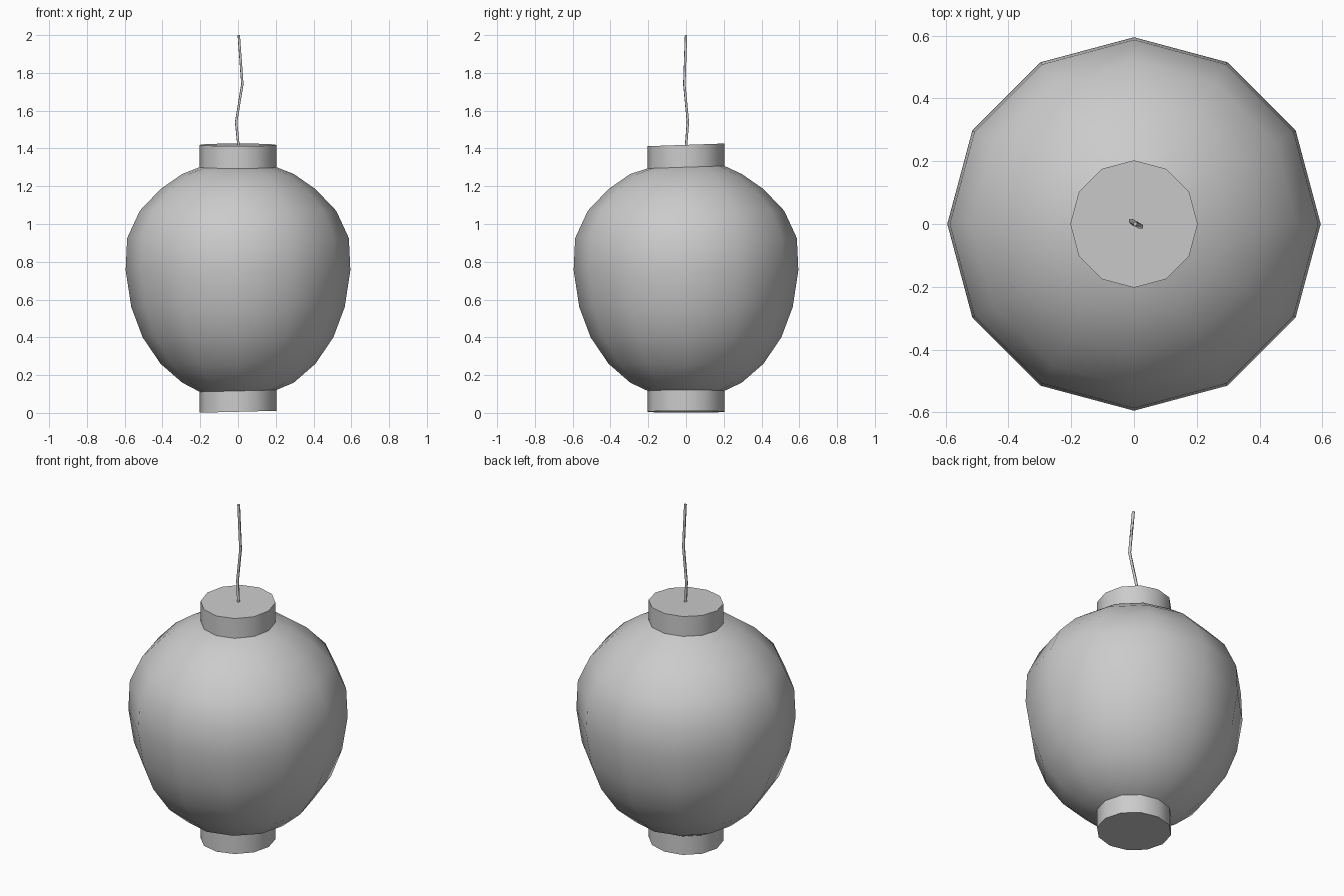
import bpy, bmesh, math

cube = bpy.data.objects.get("Cube")
if cube:
    bpy.data.objects.remove(cube, do_unlink=True)

SIDES = 12
TOP_TILT = 0.035      # rise of the top rim towards the back
BOTTOM_TILT = 0.025   # rise of the bottom rim towards the left

grey = bpy.data.materials.new("Light grey")
grey.use_nodes = True
grey.diffuse_color = (0.6, 0.6, 0.6, 1)
grey.node_tree.nodes["Principled BSDF"].inputs["Base Color"].default_value = (0.6, 0.6, 0.6, 1)


def tilt(x, y, z, r):
    """Lean the narrow rims slightly, leaving the wide body level."""
    if r > 0.21:
        return z
    return z + (TOP_TILT * y if z > 0.7 else BOTTOM_TILT * x)


def lathe(name, profile, capped):
    """Turn a bottom-to-top (radius, height) profile around z."""
    bm = bmesh.new()
    rings = []
    for r, z in profile:
        ring = []
        for i in range(SIDES):
            a = math.tau * i / SIDES
            x, y = r * math.cos(a), r * math.sin(a)
            ring.append(bm.verts.new((x, y, tilt(x, y, z, r))))
        rings.append(ring)
    for low, high in zip(rings, rings[1:]):
        for i in range(SIDES):
            j = (i + 1) % SIDES
            bm.faces.new((low[i], low[j], high[j], high[i]))
    if capped:
        bm.faces.new(rings[0][::-1])
        bm.faces.new(rings[-1])
    mesh = bpy.data.meshes.new(name)
    bm.to_mesh(mesh)
    bm.free()
    mesh.materials.append(grey)
    obj = bpy.data.objects.new(name, mesh)
    bpy.context.collection.objects.link(obj)
    bpy.ops.object.select_all(action='DESELECT')
    obj.select_set(True)
    bpy.context.view_layer.objects.active = obj
    bpy.ops.object.shade_smooth_by_angle(angle=math.radians(50))
    return obj


# Rounded paper shade
lathe("lantern_shade", [
    (0.2, 0.115), (0.295, 0.16), (0.41, 0.26), (0.505, 0.4), (0.565, 0.56),
    (0.595, 0.755), (0.587, 0.925), (0.52, 1.07), (0.41, 1.185),
    (0.295, 1.265), (0.2, 1.302)], False)

# Collars at both ends
lathe("bottom_collar", [(0.203, 0.006), (0.203, 0.125)], True)
lathe("top_collar", [(0.203, 1.29), (0.203, 1.419)], True)

# Bent hanging cord
curve = bpy.data.curves.new("hanging_cord", 'CURVE')
curve.dimensions = '3D'
curve.bevel_depth = 0.008
curve.bevel_resolution = 0
curve.use_fill_caps = True
path = [(0.003, 0, 1.41), (-0.01, 0.01, 1.54), (0.023, -0.009, 1.74), (0.004, 0, 2)]
spline = curve.splines.new('POLY')
spline.points.add(len(path) - 1)
for point, co in zip(spline.points, path):
    point.co = (*co, 1)
curve.materials.append(grey)
cord = bpy.data.objects.new("hanging_cord", curve)
bpy.context.collection.objects.link(cord)
